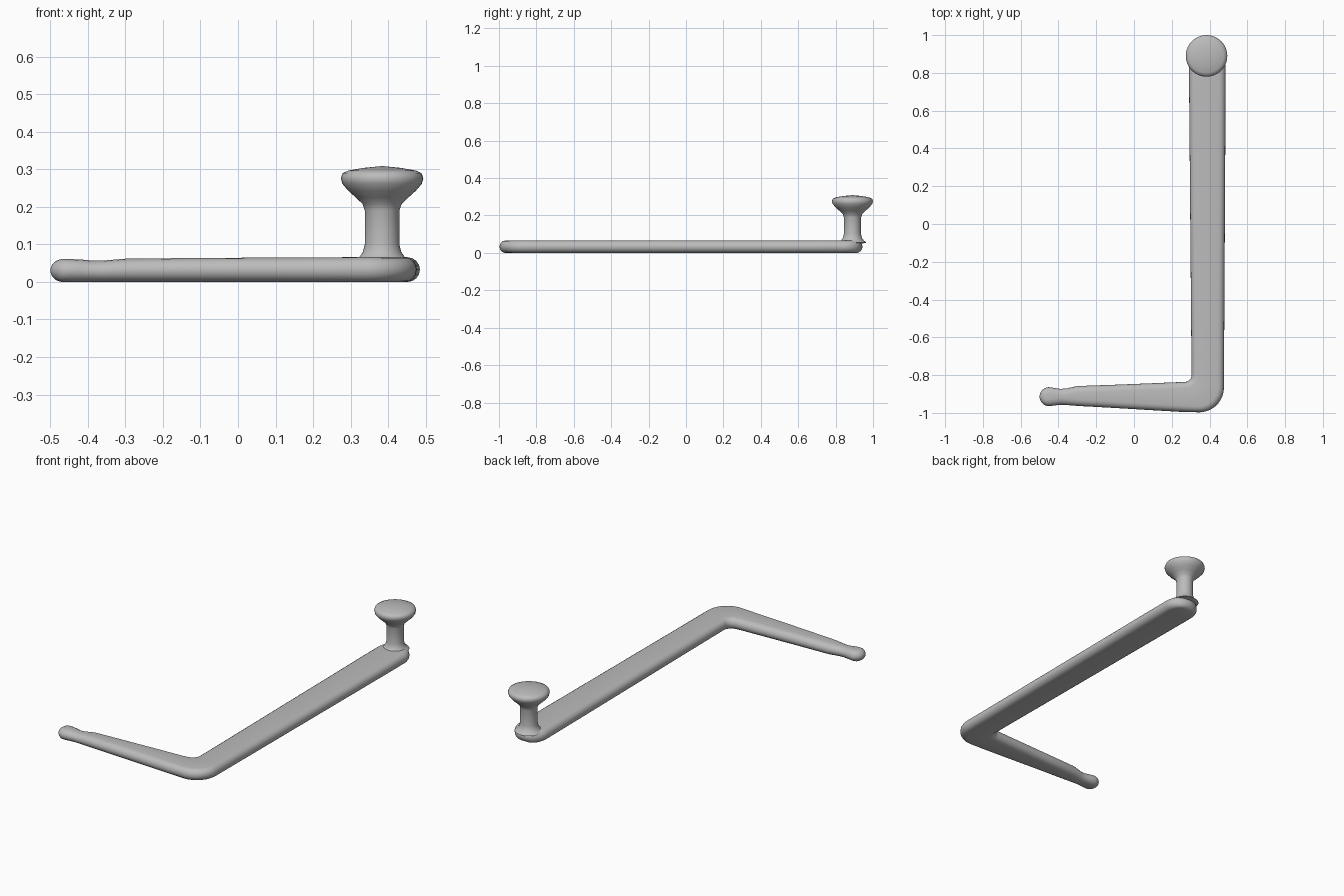
import bpy, bmesh
from math import sin, cos, pi, sqrt
from mathutils import Vector

cube = bpy.data.objects.get("Cube")
if cube:
    bpy.data.objects.remove(cube, do_unlink=True)

grey = bpy.data.materials.new("matte grey")
grey.use_nodes = True
grey.diffuse_color = (0.5, 0.5, 0.5, 1)
grey.node_tree.nodes["Principled BSDF"].inputs["Base Color"].default_value = (0.5, 0.5, 0.5, 1)

EDGE = 0.034   # depth of the rounded side of the bar
ARC = 8        # steps in each rounded side


def finish(bm, name):
    bmesh.ops.recalc_face_normals(bm, faces=bm.faces)
    mesh = bpy.data.meshes.new(name)
    bm.to_mesh(mesh)
    bm.free()
    mesh.materials.append(grey)
    obj = bpy.data.objects.new(name, mesh)
    bpy.context.collection.objects.link(obj)
    for other in bpy.context.selected_objects:
        other.select_set(False)
    obj.select_set(True)
    bpy.context.view_layer.objects.active = obj
    bpy.ops.object.shade_smooth_by_angle(angle=pi / 4)


def round_end(centre, along, radius, height):
    """Stations of a half-round end, from its middle out to its tip."""
    centre, along = Vector(centre), Vector(along)
    across = Vector((-along.y, along.x))
    result = []
    for i in range(13):
        t = pi / 2 * min(i / 12, 0.985)
        over = max(0, (radius * sin(t) - radius + EDGE) / EDGE)
        half = height / 2 * sqrt(1 - over * over)
        mid = centre + along * radius * sin(t)
        side = across * radius * cos(t)
        result.append((mid + side, mid - side, height / 2 - half, height / 2 + half))
    return result


def section(bm, inner, outer, low, high):
    """Ring of vertices: flat top and bottom with rounded sides."""
    mid, side = (inner + outer) / 2, (outer - inner) / 2
    width = side.length
    side = side.normalized()
    depth = min(EDGE, width)
    ring = []
    for sign in (1, -1):
        for i in range(ARC + 1):
            a = -pi / 2 + pi * i / ARC
            p = mid + side * sign * (width - depth + depth * cos(a))
            ring.append(bm.verts.new((p.x, p.y, (low + high) / 2 + sign * (high - low) / 2 * sin(a))))
    return ring


# Bar: tip, slim neck, tapering arm, bend, long shank, round end
stations = [(b, a, lo, hi) for a, b, lo, hi in
            reversed(round_end((-0.45, -0.914), (-1, 0), 0.05, 0.061))]
stations = [(a, b, lo, hi) if a.y > b.y else (b, a, lo, hi) for a, b, lo, hi in stations]
for x, top, bottom, high in [(-0.42, -0.868, -0.961, 0.060), (-0.39, -0.873, -0.957, 0.057),
                             (-0.36, -0.871, -0.958, 0.057), (-0.30, -0.858, -0.963, 0.062),
                             (-0.1, -0.851, -0.974, 0.064), (0.1, -0.843, -0.986, 0.065),
                             (0.24, -0.837, -0.994, 0.065)]:
    stations.append((Vector((x, top)), Vector((x, bottom)), 0, high))
for i in range(13):
    a = pi / 2 * i / 12
    inner = Vector((0.268 + 0.037 * sin(a), -0.799 - 0.037 * cos(a)))
    outer = Vector((0.345 + 0.131 * sin(a), -0.866 - 0.131 * cos(a)))
    stations.append((inner, outer, 0, 0.066))
for y, left, right in [(-0.7, 0.304, 0.477), (0, 0.298, 0.481), (0.7, 0.292, 0.485)]:
    stations.append((Vector((left, y)), Vector((right, y)), 0, 0.066))
stations += round_end((0.388, 0.846), (0, 1), 0.097, 0.066)

bm = bmesh.new()
rings = [section(bm, *s) for s in stations]
for r, s in zip(rings, rings[1:]):
    for i in range(len(r)):
        j = (i + 1) % len(r)
        bm.faces.new((r[i], r[j], s[j], s[i]))
bm.faces.new(rings[0])
bm.faces.new(rings[-1])
bmesh.ops.remove_doubles(bm, verts=bm.verts, dist=0.0002)
finish(bm, "bent_bar")

# Knob: flared foot, stem and mushroom cap turned around one axis
profile = [(0, 0.04), (0.075, 0.055), (0.06, 0.067), (0.051, 0.08), (0.046, 0.10),
           (0.046, 0.19), (0.052, 0.208), (0.07, 0.225), (0.09, 0.243), (0.106, 0.262),
           (0.11, 0.277), (0.105, 0.29), (0.09, 0.297), (0.05, 0.304), (0, 0.309)]
bm = bmesh.new()
verts = [bm.verts.new((0.384 + r, 0.89, z)) for r, z in profile]
edges = [bm.edges.new(pair) for pair in zip(verts, verts[1:])]
bmesh.ops.spin(bm, geom=verts + edges, cent=(0.384, 0.89, 0), axis=(0, 0, 1),
               angle=2 * pi, steps=40, use_merge=True)
bmesh.ops.remove_doubles(bm, verts=bm.verts, dist=0.0002)
finish(bm, "knob")
